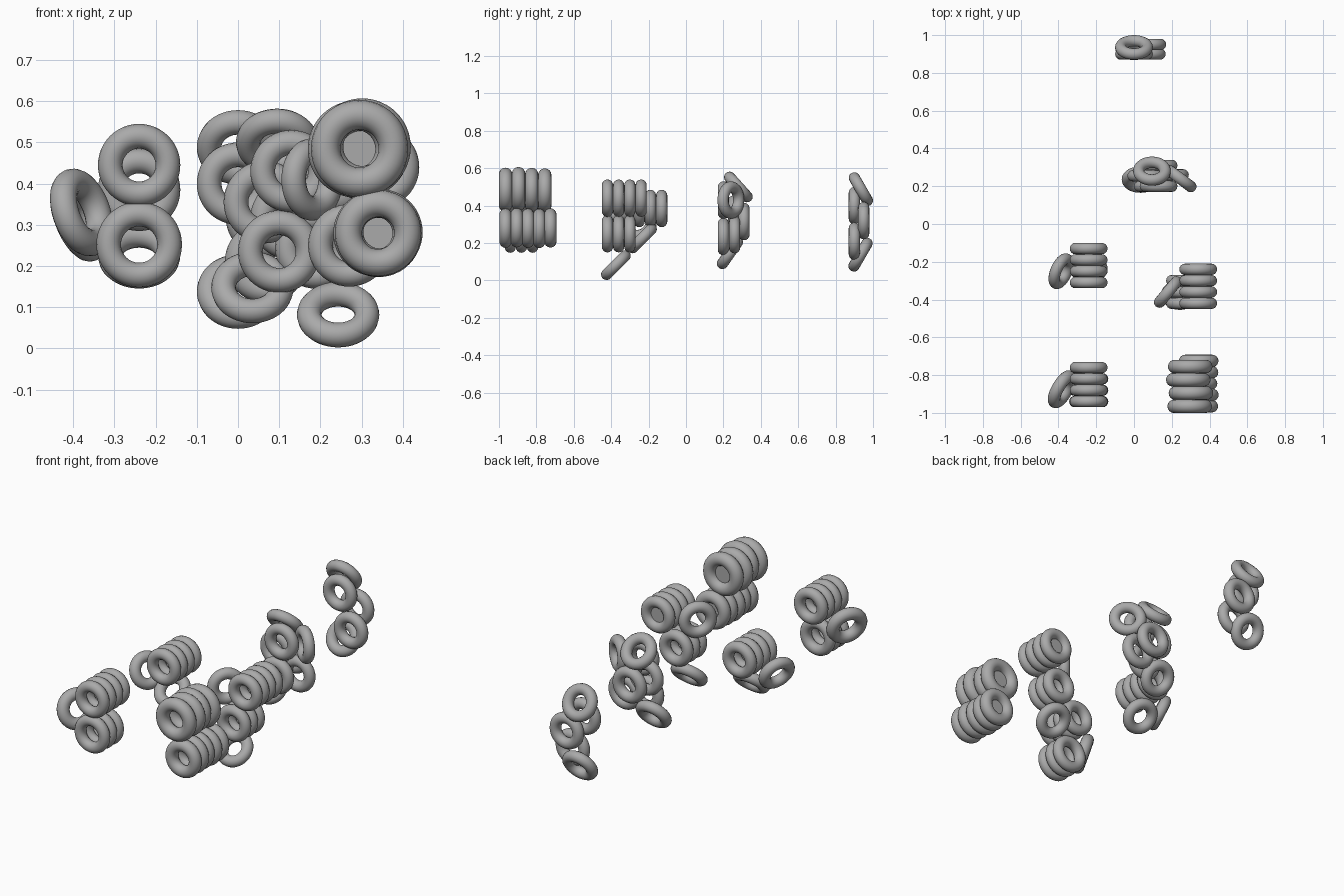
import bpy
import math
from mathutils import Vector

cube = bpy.data.objects.get("Cube")
if cube:
    bpy.data.objects.remove(cube, do_unlink=True)

grey = bpy.data.materials.new("plain grey")
grey.use_nodes = True
grey.diffuse_color = (0.4, 0.4, 0.4, 1)
grey.node_tree.nodes["Principled BSDF"].inputs["Base Color"].default_value = (0.4, 0.4, 0.4, 1)


def finish(name):
    obj = bpy.context.object
    obj.name = name
    obj.data.materials.append(grey)
    bpy.ops.object.shade_smooth_by_angle()
    return obj


def ring(name, centre, normal=(0, 1, 0), outer=0.1, tube=0.03):
    """Torus whose hole runs along the given normal."""
    turn = Vector((0, 0, 1)).rotation_difference(Vector(normal).normalized()).to_euler()
    bpy.ops.mesh.primitive_torus_add(location=centre, rotation=turn, major_segments=48,
                                     minor_segments=16, major_radius=outer - tube,
                                     minor_radius=tube)
    return finish(name)


def stack(name, x, z, start, count, step, outer=0.1, tube=0.03, wobble=0.0, capped=False):
    """Row of rings running backwards, optionally closed by a disc in the last hole."""
    for i in range(count):
        dx = wobble * math.sin(i * 2.2)
        dz = wobble * math.sin(i * 1.7) * 0.5
        ring(f"{name}_ring", (x + dx, start + i * step, z + dz), outer=outer, tube=tube)
    if capped:
        bpy.ops.mesh.primitive_cylinder_add(vertices=32, radius=outer - tube, depth=0.008,
                                            location=(x, start + (count - 1) * step, z),
                                            rotation=(math.pi / 2, 0, 0))
        finish(f"{name}_end_disc")


def tilted(degrees):
    """Normal of an upright ring whose top is tipped backwards."""
    a = math.radians(degrees)
    return (0, math.cos(a), -math.sin(a))


# Front right-hand cluster
stack("front_upper", -0.24, 0.445, -0.94, 4, 0.06)
stack("front_lower", -0.24, 0.252, -0.94, 3, 0.06, outer=0.104)
ring("front_leaning_ring", (-0.38, -0.875, 0.33), (-0.82, 0.48, -0.3), 0.11, 0.033)

# Front left-hand cluster with large rings
stack("large_upper", 0.295, 0.485, -0.965, 4, 0.07, 0.118, 0.036, 0.008, True)
stack("large_lower", 0.34, 0.28, -0.965, 5, 0.06, 0.105, 0.033, 0.004, True)

# Middle right-hand cluster
stack("middle_upper", -0.24, 0.385, -0.31, 4, 0.06)
ring("middle_leaning_ring", (-0.385, -0.25, 0.305), (-0.84, 0.37, -0.39))
ring("middle_tilted_ring", (-0.24, -0.235, 0.225), tilted(45))

# Middle left-hand cluster
stack("side_upper", 0.34, 0.44, -0.42, 4, 0.06, capped=True)
stack("side_lower", 0.27, 0.25, -0.42, 3, 0.06)
ring("side_leaning_ring", (0.18, -0.36, 0.41), (-0.77, 0.64, 0))
ring("side_tilted_ring", (0.243, -0.375, 0.082), tilted(45))

# Rear cluster
ring("rear_top_ring", (0.095, 0.28, 0.5), tilted(-42))
ring("rear_turned_ring", (0.245, 0.24, 0.43), (0.6, 0.8, 0))
ring("rear_bottom_ring", (0.035, 0.235, 0.148), tilted(35))
for x, y, z in ((0.13, 0.2, 0.43), (0.065, 0.255, 0.355), (0.13, 0.31, 0.315),
                (0.19, 0.26, 0.245), (0.1, 0.2, 0.235)):
    ring("rear_upright_ring", (x, y, z))

# Furthest cluster
ring("back_top_ring", (0, 0.935, 0.488), tilted(-30))
ring("back_bottom_ring", (0, 0.933, 0.138), tilted(30))
for x, y, z in ((0, 0.9, 0.4), (0.07, 0.95, 0.32), (0.068, 0.9, 0.21)):
    ring("back_upright_ring", (x, y, z))
